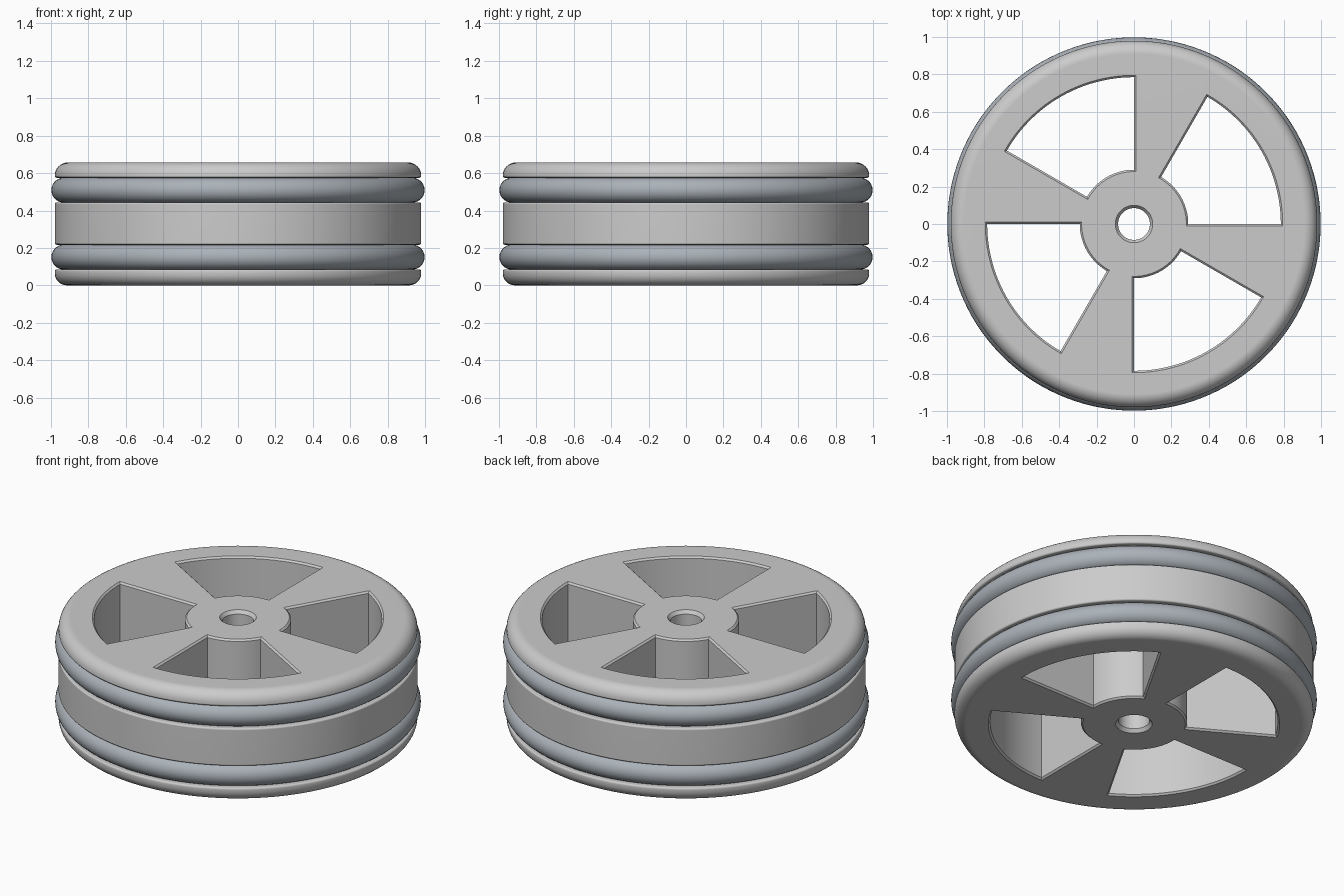
import bpy, bmesh
from math import sin, cos, pi, radians

if "Cube" in bpy.data.objects:
    bpy.data.objects.remove(bpy.data.objects["Cube"])

H = 0.657                      # wheel width
RING_Z = (0.151, 0.509)        # rubber ring heights
SEG = 128


def make_object(name, bm):
    bmesh.ops.recalc_face_normals(bm, faces=bm.faces)
    mesh = bpy.data.meshes.new(name)
    bm.to_mesh(mesh)
    bm.free()
    ob = bpy.data.objects.new(name, mesh)
    bpy.context.collection.objects.link(ob)
    return ob


def skin(name, loops, close, caps=False):
    """Bridge equal-length point loops into a solid."""
    bm = bmesh.new()
    rows = [[bm.verts.new(p) for p in loop] for loop in loops]
    n = len(rows[0])
    for k in range(len(rows) if close else len(rows) - 1):
        a, b = rows[k], rows[(k + 1) % len(rows)]
        for i in range(n):
            j = (i + 1) % n
            bm.faces.new((a[i], a[j], b[j], b[i]))
    if caps:
        bm.faces.new(rows[0])
        bm.faces.new(rows[-1])
    return make_object(name, bm)


def lathe(name, profile):
    """Revolve a closed (radius, z) profile around z."""
    angles = [2 * pi * (i + 0.5) / SEG for i in range(SEG)]
    return skin(name, [[(r * cos(a), r * sin(a), z) for a in angles]
                       for r, z in profile], True)


def arc(r, z, rad, a0, a1, n):
    return [(r + rad * cos(radians(a0 + (a1 - a0) * i / n)),
             z + rad * sin(radians(a0 + (a1 - a0) * i / n))) for i in range(n + 1)]


def smooth(ob, angle=32):
    bpy.ops.object.select_all(action='DESELECT')
    ob.select_set(True)
    bpy.context.view_layer.objects.active = ob
    bpy.ops.object.shade_smooth_by_angle(angle=radians(angle))


# Wheel profile: chamfered bore, rounded rims, two ring grooves
profile = [(0.085, 0.02), (0.1, 0.0)] + arc(0.915, 0.065, 0.065, -90, 0, 8)
for z in RING_Z:
    profile += arc(0.97, z - 0.076, 0.01, 0, 90, 3)
    profile += [(0.86, z - 0.066), (0.86, z + 0.066)]
    profile += arc(0.97, z + 0.076, 0.01, -90, 0, 3)
profile += arc(0.905, H - 0.07, 0.075, 0, 90, 8)
profile[-9:] = arc(0.91, H - 0.07, 0.07, 0, 90, 8)
profile += [(0.1, H), (0.085, H - 0.02)]
# drop coincident neighbours
profile = [p for i, p in enumerate(profile)
           if abs(p[0] - profile[i - 1][0]) + abs(p[1] - profile[i - 1][1]) > 1e-4]
wheel = lathe("wheel_body", profile)


# Four wedge windows, flared slightly at both faces
def wedge(start, off, z):
    pts = []
    for r, order in ((0.29 - off, 1), (0.785 + off, -1)):
        a0 = radians(start) - off / r
        a1 = radians(start + 60) + off / r
        steps = [a0 + (a1 - a0) * i / 24 for i in range(25)]
        pts += [(r * cos(a), r * sin(a), z) for a in steps[::order]]
    return pts


C = 0.01
for k in range(4):
    layers = [(C, -0.05), (C, 0), (0, C), (0, H - C), (C, H), (C, H + 0.05)]
    cutter = skin("window_cutter", [wedge(90 * k, o, z) for o, z in layers], False, True)
    cutter.hide_render = True
    mod = wheel.modifiers.new("window", 'BOOLEAN')
    mod.operation = 'DIFFERENCE'
    mod.solver = 'EXACT'
    mod.object = cutter
    bpy.context.view_layer.objects.active = wheel
    bpy.ops.object.modifier_apply(modifier=mod.name)
    bpy.data.objects.remove(cutter)
smooth(wheel)
wheel.modifiers.new("normals", 'WEIGHTED_NORMAL').keep_sharp = True

# Rubber rings seated in the grooves
rubber = bpy.data.materials.new("rubber")
rubber.diffuse_color = (0.4, 0.44, 0.48, 1)
rubber.use_nodes = True
rubber.node_tree.nodes["Principled BSDF"].inputs["Base Color"].default_value = rubber.diffuse_color
for name, z in zip(("lower_rubber_ring", "upper_rubber_ring"), RING_Z):
    ring = lathe(name, arc(0.931, z, 0.067, 0, 360, 28)[:-1])
    ring.data.materials.append(rubber)
    smooth(ring)
